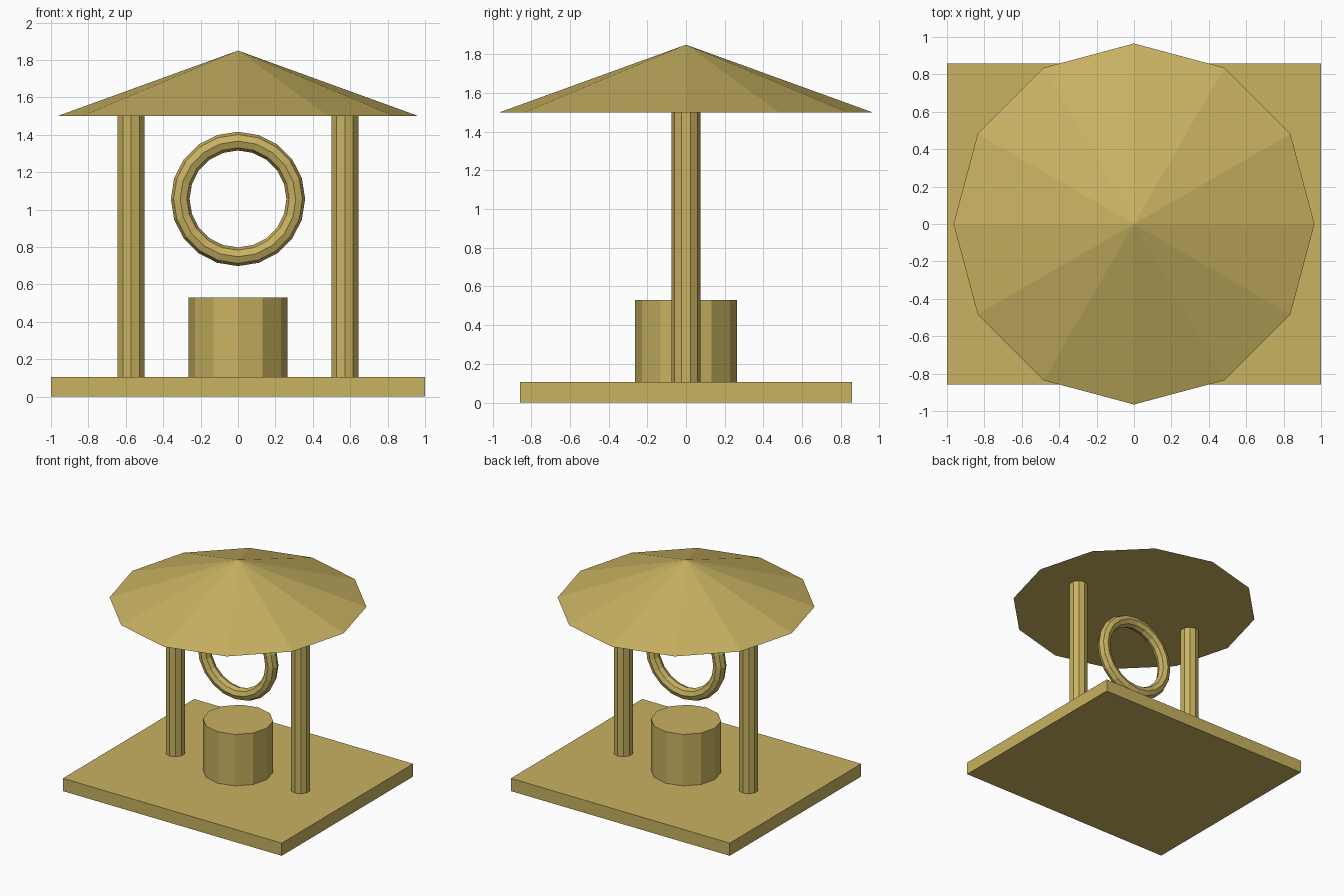
import bpy, math

if "Cube" in bpy.data.objects:
    bpy.data.objects.remove(bpy.data.objects["Cube"])

# one flat colour
mat = bpy.data.materials.new("sand yellow")
mat.diffuse_color = (0.58, 0.445, 0.12, 1)
mat.use_nodes = True
mat.node_tree.nodes["Principled BSDF"].inputs["Base Color"].default_value = mat.diffuse_color


def finish(name):
    ob = bpy.context.object
    ob.name = name
    ob.data.materials.append(mat)
    return ob


def drum(name, sides, r1, r2, x, z0, z1):
    bpy.ops.mesh.primitive_cone_add(vertices=sides, radius1=r1, radius2=r2,
                                    depth=z1 - z0, location=(x, 0, (z0 + z1) / 2))
    return finish(name)


BASE_TOP = 0.105
EAVES = 1.5

# base slab
bpy.ops.mesh.primitive_cube_add(size=1, location=(0, 0, BASE_TOP / 2))
bpy.context.object.scale = (2, 1.715, BASE_TOP)
finish("base_slab")

# posts
for side, x in (("left", -0.572), ("right", 0.572)):
    drum(side + "_post", 10, 0.075, 0.075, x, BASE_TOP, EAVES)

# pedestal and conical roof
drum("pedestal", 12, 0.264, 0.264, 0, BASE_TOP, 0.53)
drum("roof", 12, 0.965, 0, 0, EAVES, 1.85)

# upright ring
bpy.ops.mesh.primitive_torus_add(major_segments=20, minor_segments=8,
                                 major_radius=0.309, minor_radius=0.05,
                                 location=(0, 0, 1.057),
                                 rotation=(math.pi / 2, 0, 0))
finish("ring")
